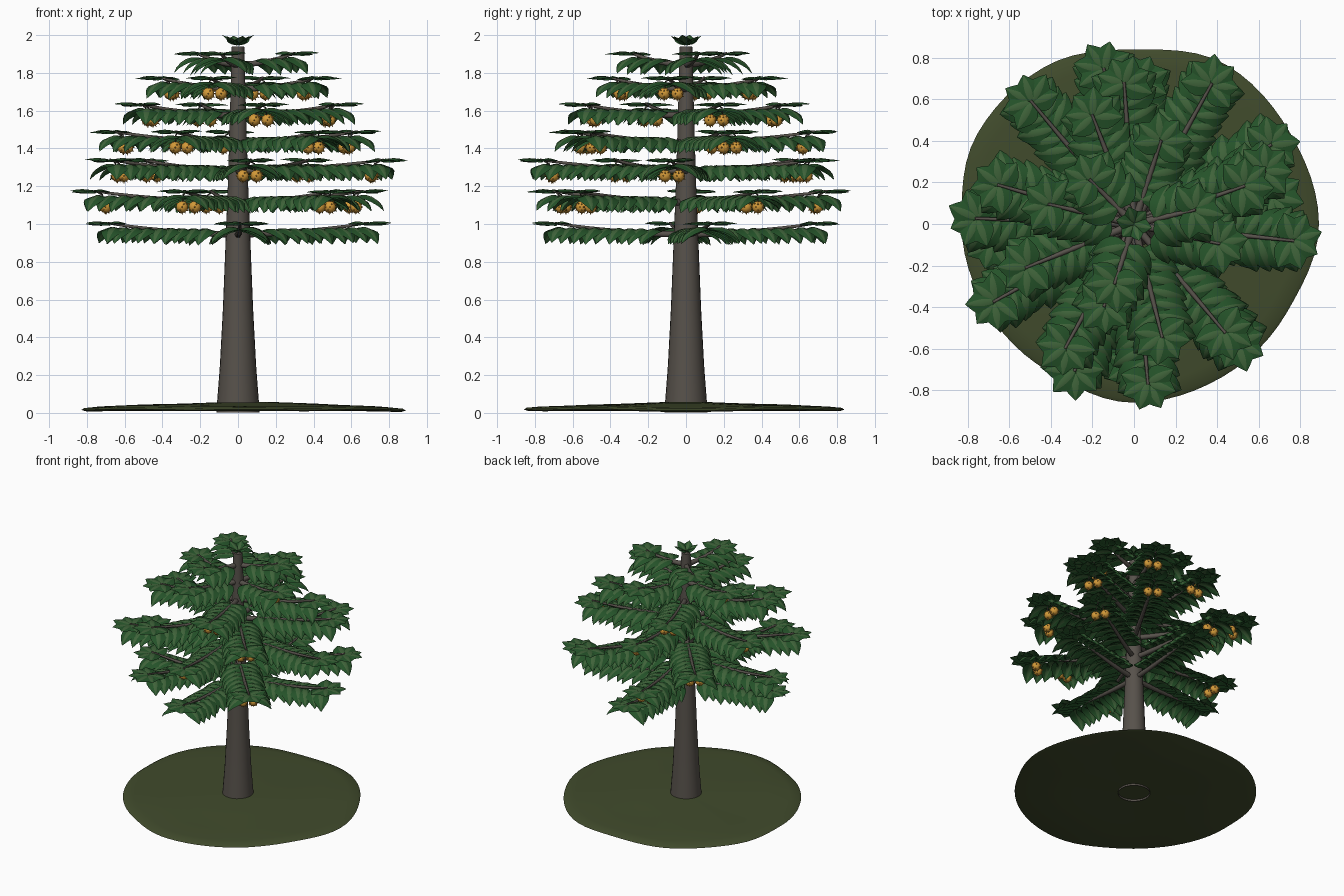
import bpy, bmesh, math, random
from mathutils import Matrix, Vector

random.seed(4)
cube = bpy.data.objects.get("Cube")
if cube:
    bpy.data.objects.remove(cube, do_unlink=True)


def material(name, rgb):
    m = bpy.data.materials.new(name)
    m.use_nodes = True
    m.diffuse_color = (*rgb, 1)
    bsdf = m.node_tree.nodes["Principled BSDF"]
    bsdf.inputs["Base Color"].default_value = (*rgb, 1)
    bsdf.inputs["Roughness"].default_value = 0.8
    return m


BARK = material("bark", (0.095, 0.083, 0.07))
LEAF = material("leaf_green", (0.018, 0.085, 0.022))
RIB = material("leaf_midrib", (0.05, 0.125, 0.042))
FRUIT = material("fruit_orange", (0.65, 0.32, 0.04))
GRASS = material("grass", (0.052, 0.07, 0.025))


def finish(bm, name, *mats):
    me = bpy.data.meshes.new(name)
    bm.to_mesh(me)
    bm.free()
    for m in mats:
        me.materials.append(m)
    ob = bpy.data.objects.new(name, me)
    bpy.context.collection.objects.link(ob)
    bpy.ops.object.select_all(action='DESELECT')
    ob.select_set(True)
    bpy.context.view_layer.objects.active = ob
    bpy.ops.object.shade_smooth_by_angle(angle=math.radians(40))
    return ob


def lathe(name, profile, mat, sides, outline=lambda a: 1.0, bump=0.0):
    # Rings joined from top to bottom; zero radius closes to a point
    bm = bmesh.new()
    rings = []
    for r, z in profile:
        ring = []
        for i in range(sides):
            a = math.tau * i / sides
            rad = r * outline(a)
            x, y = rad * math.cos(a), rad * math.sin(a)
            dz = bump * math.sin(5 * x + 1) * math.cos(6 * y) if r else 0
            ring.append(bm.verts.new((x, y, z + dz)))
        rings.append(ring)
    for up, low in zip(rings, rings[1:]):
        for i in range(sides):
            j = (i + 1) % sides
            bm.faces.new((up[i], low[i], low[j], up[j]))
    bmesh.ops.remove_doubles(bm, verts=bm.verts, dist=1e-5)
    return finish(bm, name, mat)


# Ground patch with an uneven outline
RADII = [.89, .87, .885, .84, .87, .87, .83, .82, .82, .86, .85, .85]


def ground_radius(a):
    t = a / math.tau * len(RADII)
    i = int(t)
    f = (1 - math.cos((t - i) * math.pi)) / 2
    return RADII[i % 12] * (1 - f) + RADII[(i + 1) % 12] * f


lathe("ground", [(0, .054), (.2, .053), (.45, .049), (.7, .042), (.9, .034), (.98, .026),
                 (1, .016), (.97, .009), (.5, .014), (0, .018)],
      GRASS, 72, ground_radius, 0.005)

# Tapered trunk, open at the foot
lathe("trunk", [(0, 1.94), (.033, 1.94), (.045, 1.5), (.054, 1.2), (.066, .9), (.08, .55),
                (.096, .25), (.112, .04), (.114, .002)], BARK, 24)


WIDTHS = [.2, .82, 1, .98, .8, .45, .02]


def add_leaf(bm, origin, heading, length, width, pitch0, pitch1, fold):
    # Pointed oval blade bent along an arc and creased along its midrib
    rot = Matrix.Translation(origin) @ Matrix.Rotation(heading, 4, 'Z')
    x = z = 0.0
    step = length / (len(WIDTHS) - 1)
    rows = []
    for k, w in enumerate(WIDTHS):
        p = math.radians(pitch0 + (pitch1 - pitch0) * k / (len(WIDTHS) - 1))
        row = []
        for side in (-1, -.28, 0, .28, 1):
            y = side * w * width / 2
            lift = -abs(y) * fold
            row.append(bm.verts.new(
                rot @ Vector((x - lift * math.sin(p), y, z + lift * math.cos(p)))))
        rows.append(row)
        x += step * math.cos(p)
        z += step * math.sin(p)
    for a, b in zip(rows, rows[1:]):
        for c in range(4):
            f = bm.faces.new((a[c], b[c], b[c + 1], a[c + 1]))
            f.material_index = 1 if c in (1, 2) else 0


def add_fan(bm, centre, heading, spread, count, length, width, p0, p1):
    # Leaves fanned evenly to both sides of the heading
    for k in range(count):
        turn = spread * (k / (count - 1) * 2 - 1)
        add_leaf(bm, centre + Vector((0, 0, .003 * (k % 3))), heading + math.radians(turn),
                 length * random.uniform(.93, 1.05), width, p0, p1, .25)


def add_fruit(bm, centre, radius):
    # Round fruit covered in short spikes
    place = Matrix.Translation(centre)
    ball = bmesh.ops.create_icosphere(bm, subdivisions=2, radius=radius, matrix=place)
    for d in [(v.co - centre).normalized() for v in ball["verts"]][::2]:
        aim = d.to_track_quat('Z', 'Y').to_matrix().to_4x4()
        bmesh.ops.create_cone(bm, segments=4, radius1=radius * .14, radius2=0,
                              depth=radius * .35,
                              matrix=Matrix.Translation(centre + d * radius * 1.12) @ aim)


def add_tube(curve, points, radii):
    sp = curve.splines.new('POLY')
    sp.points.add(len(points) - 1)
    for pt, co, r in zip(sp.points, points, radii):
        pt.co = (*co, 1)
        pt.radius = r
    sp.use_smooth = True


# Tiers from bottom to top: rosette height, reach, bears fruit, branch headings
TIERS = [
    (1.005, .73, False, (11, 88, 187, 271)),
    (1.175, .80, True, (30, 101, 178, 248, 311)),
    (1.340, .81, True, (-6, 61, 130, 209, 275)),
    (1.490, .72, True, (22, 94, 164, 241, 310)),
    (1.635, .60, True, (19, 111, 202, 284)),
    (1.775, .46, True, (72, 167, 250, 347)),
    (1.905, .34, False, (13, 135, 252)),
]
RISE = .06

for number, (top, reach, fruiting, headings) in enumerate(TIERS, 1):
    leaves, fruits = bmesh.new(), bmesh.new()
    wood = bpy.data.curves.new(f"branches_tier_{number}", 'CURVE')
    wood.dimensions = '3D'
    wood.bevel_depth = 1
    wood.bevel_resolution = 1
    wood.use_fill_caps = True
    base = top - RISE
    for deg in headings:
        head = math.radians(deg)
        out = Vector((math.cos(head), math.sin(head), 0))
        across = Vector((-out.y, out.x, 0))

        def along(r, z):
            return out * r + Vector((0, 0, z))

        # Branch rising toward its tip
        tip = reach - .035
        steps = [k / 7 for k in range(8)]
        add_tube(wood, [along(.02 + (tip - .02) * t, base + RISE * t ** 1.8) for t in steps],
                 [.02 - .013 * t for t in steps])
        # Drooping leaf pairs
        first, last = .075 + .1 * reach, reach - .085
        pairs = round((last - first) / .066) + 1
        for k in range(pairs):
            t = k / (pairs - 1)
            for side in (-1, 1):
                turn = side * math.radians(random.uniform(56, 66))
                add_leaf(leaves, along(first + (last - first) * t, base + .02 + .008 * t),
                         head + turn, .215 * random.uniform(.94, 1.05), .12, 16, -78, .3)
        # Flat fan of leaves at the tip
        add_fan(leaves, along(reach - .045, top - .008), head, 112, 6, .145, .12, 14, -18)
        # Hanging pair of fruits with stalks
        if fruiting:
            for side in (-1, 1):
                centre = along(reach - .1, top - .085) + across * side * .036
                add_fruit(fruits, centre, .033)
                add_tube(wood, [along(reach - .06, top - .01),
                                along(reach - .08, top - .02) + across * side * .022,
                                centre], [.004] * 3)
    finish(leaves, f"leaves_tier_{number}", LEAF, RIB)
    if fruiting:
        finish(fruits, f"fruits_tier_{number}", FRUIT)
    else:
        fruits.free()
    wood.materials.append(BARK)
    bpy.context.collection.objects.link(bpy.data.objects.new(wood.name, wood))

# Cupped crown of leaves on top
crown = bmesh.new()
add_fan(crown, Vector((0, 0, 1.947)), .3, 150, 6, .1, .075, 40, 12)
finish(crown, "crown_leaves", LEAF, RIB)
